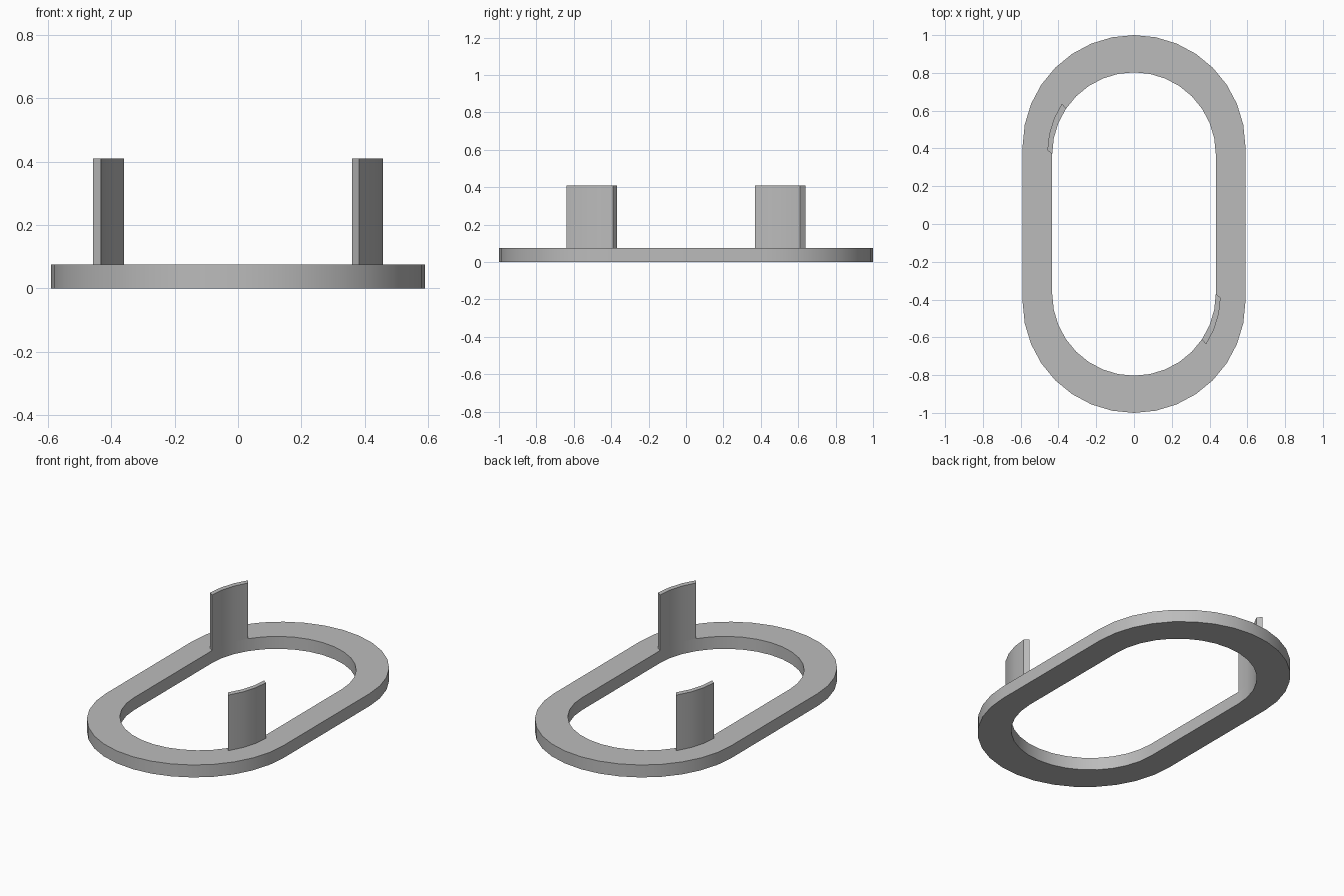
import bpy, bmesh, math

if "Cube" in bpy.data.objects:
    bpy.data.objects.remove(bpy.data.objects["Cube"], do_unlink=True)

grey = bpy.data.materials.new("mid grey")
grey.use_nodes = True
grey.diffuse_color = (0.5, 0.5, 0.5, 1)
grey.node_tree.nodes["Principled BSDF"].inputs["Base Color"].default_value = (0.5, 0.5, 0.5, 1)

SEGS = 16          # segments per half circle
PLATE_TOP = 0.075
TAB_TOP = 0.41
INNER_R, INNER_C = 0.433, 0.37
OUTER_R, OUTER_C = 0.59, 0.41


def arc(radius, centre, start, end, steps, end_radius=None):
    """Points on an arc around (0, centre), angles in degrees."""
    end_radius = end_radius or radius
    points = []
    for i in range(steps + 1):
        t = i / steps
        a = math.radians(start + (end - start) * t)
        r = radius + (end_radius - radius) * t
        points.append((r * math.cos(a), centre + r * math.sin(a)))
    return points


def stadium(radius, centre):
    return arc(radius, centre, 0, 180, SEGS) + arc(radius, -centre, 180, 360, SEGS)


def strip_solid(name, inner, outer, z0, z1, closed):
    """Solid between two matching outlines, extruded from z0 to z1."""
    bm = bmesh.new()
    loops = [[bm.verts.new((x, y, z)) for x, y in path]
             for path, z in ((inner, z0), (outer, z0), (outer, z1), (inner, z1))]
    n = len(inner)
    for i in range(n if closed else n - 1):
        j = (i + 1) % n
        for a, b in zip(loops, loops[1:] + loops[:1]):
            bm.faces.new((a[i], a[j], b[j], b[i]))
    if not closed:
        bm.faces.new([loop[0] for loop in loops])
        bm.faces.new([loop[-1] for loop in loops])
    bmesh.ops.recalc_face_normals(bm, faces=bm.faces)
    mesh = bpy.data.meshes.new(name)
    bm.to_mesh(mesh)
    bm.free()
    mesh.materials.append(grey)
    obj = bpy.data.objects.new(name, mesh)
    bpy.context.collection.objects.link(obj)
    bpy.ops.object.select_all(action="DESELECT")
    obj.select_set(True)
    bpy.context.view_layer.objects.active = obj
    bpy.ops.object.shade_smooth_by_angle(angle=math.radians(30))
    return obj


# Flat oval ring
strip_solid("oval_ring", stadium(INNER_R, INNER_C), stadium(OUTER_R, OUTER_C),
            0, PLATE_TOP, True)

# Two curved tabs on opposite corners of the opening
tab_inner = arc(INNER_R, INNER_C, 0, 33.75, 3)
tab_outer = arc(0.459, INNER_C, 2.5, 35.1, 3, 0.466)
for name, sx, sy in (("back_right_tab", -1, 1), ("front_left_tab", 1, -1)):
    strip_solid(name, [(sx * x, sy * y) for x, y in tab_inner],
                [(sx * x, sy * y) for x, y in tab_outer], PLATE_TOP, TAB_TOP, False)
